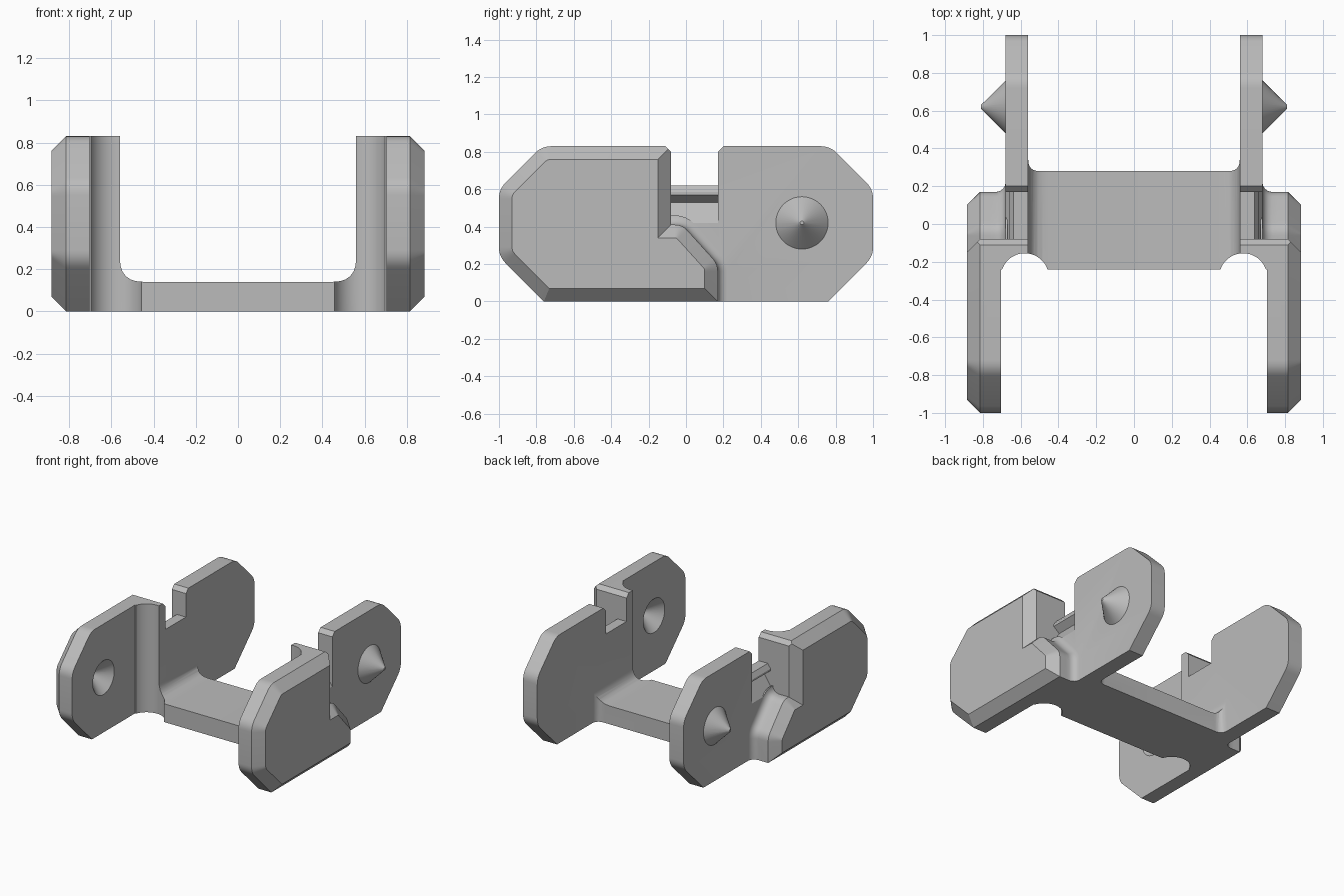
import bpy, bmesh
from math import pi
from mathutils import Vector, Matrix

cube = bpy.data.objects.get("Cube")
if cube:
    bpy.data.objects.remove(cube, do_unlink=True)

grey = bpy.data.materials.new("mid_grey")
grey.use_nodes = True
grey.diffuse_color = (0.5, 0.5, 0.5, 1)
grey.node_tree.nodes["Principled BSDF"].inputs["Base Color"].default_value = (0.5, 0.5, 0.5, 1)


def add(name, bm):
    bmesh.ops.recalc_face_normals(bm, faces=bm.faces)
    mesh = bpy.data.meshes.new(name)
    bm.to_mesh(mesh)
    bm.free()
    mesh.materials.append(grey)
    ob = bpy.data.objects.new(name, mesh)
    bpy.context.collection.objects.link(ob)
    return ob


def rounded(corners, steps=6):
    """Outline from (a, b, tangent length) corners."""
    out, n = [], len(corners)
    for i, c in enumerate(corners):
        p = Vector(c[:2])
        r = c[2] if len(c) > 2 else 0
        if not r:
            out.append(p)
            continue
        a = p + (Vector(corners[i - 1][:2]) - p).normalized() * r
        b = p + (Vector(corners[(i + 1) % n][:2]) - p).normalized() * r
        for k in range(steps + 1):
            t = k / steps
            out.append(a * (1 - t) ** 2 + p * 2 * t * (1 - t) + b * t * t)
    return out


def inset(pts, d):
    """Move every edge of the outline inwards by d."""
    n = len(pts)
    area = sum(pts[i - 1].cross(pts[i]) for i in range(n))
    s = 1 if area > 0 else -1
    out = []
    for i, p in enumerate(pts):
        e1 = (p - pts[i - 1]).normalized()
        e2 = (pts[(i + 1) % n] - p).normalized()
        n1, n2 = Vector((-e1.y, e1.x)) * s, Vector((-e2.y, e2.x)) * s
        out.append(p + (n1 + n2) * d / (1 + n1.dot(n2)))
    return out


def loft(name, corners, rings, axis="x"):
    """Extrude an outline along an axis through (position, inset) rings."""
    place = {"x": lambda t, a, b: (t, a, b),
             "y": lambda t, a, b: (a, t, b),
             "z": lambda t, a, b: (a, b, t)}[axis]
    bm = bmesh.new()
    pts = rounded(corners)
    loops = []
    for t, d in rings:
        ring = inset(pts, d) if d else pts
        if d < 0:   # flared rings stay above the ground
            ring = [Vector((p.x, max(p.y, 0))) for p in ring]
        loops.append([bm.verts.new(place(t, *p)) for p in ring])
    n = len(pts)
    for lo, hi in zip(loops, loops[1:]):
        for i in range(n):
            bm.faces.new((lo[i - 1], lo[i], hi[i], hi[i - 1]))
    bm.faces.new(loops[0])
    bm.faces.new(loops[-1])
    return add(name, bm)


def cone(name, r1, r2, x0, x1, y, z):
    bm = bmesh.new()
    bmesh.ops.create_cone(bm, cap_ends=True, segments=48, radius1=r1, radius2=r2, depth=x1 - x0,
                          matrix=Matrix.Translation(((x0 + x1) / 2, y, z)) @ Matrix.Rotation(pi / 2, 4, "Y"))
    return add(name, bm)


def boolean(ob, other, op="DIFFERENCE", keep=False):
    mod = ob.modifiers.new(op, "BOOLEAN")
    mod.operation, mod.solver, mod.object = op, "EXACT", other
    bpy.context.view_layer.objects.active = ob
    bpy.ops.object.modifier_apply(modifier=mod.name)
    if not keep:
        bpy.data.objects.remove(other, do_unlink=True)


# Floor, with fillets up to the side wall
floor = loft("floor", [(-0.2, 0), (0.62, 0), (0.62, 0.25), (0.56, 0.25), (0.56, 0.14, 0.11), (-0.2, 0.14)],
             [(-0.24, 0), (0.34, 0)], "y")
boolean(floor, loft("floor_cut", [(-0.5, 0.28), (0.56, 0.28, 0.06), (0.56, 0.5), (-0.5, 0.5)],
                    [(-0.1, 0), (0.5, 0)], "z"))

# Inner cheek at the rear and the web joining it to the outer cheek
body = loft("link_body", [(-0.24, 0), (0.76, 0), (1, 0.24, 0.05), (1, 0.6, 0.05), (0.77, 0.83, 0.05), (-0.24, 0.83)],
            [(0.56, 0), (0.68, 0)])
web = loft("web", [(-0.24, 0), (-0.08, 0), (-0.08, 0.83), (-0.24, 0.83)], [(0.6, 0), (0.74, 0)])
boolean(body, web, "UNION")
boolean(body, floor, "UNION")

# Round channel in the front corner
bm = bmesh.new()
bmesh.ops.create_cone(bm, cap_ends=True, segments=64, radius1=0.127, radius2=0.127, depth=3,
                      matrix=Matrix.Translation((0.578, -0.282, 0)))
boolean(body, add("channel_cut", bm))

# Groove below the ledge in the notch
boolean(body, loft("groove_cut", [(0.63, 0.63), (0.66, 0.585), (0.66, 0.57), (0.61, 0.53),
                                  (0.68, 0.42), (0.76, 0.42), (0.76, 0.63)],
                   [(-0.08, 0), (0.17, 0)], "y"))

# Outer cheek at the front with a bevelled outer face
cheek = loft("outer_cheek", [(-0.08, 0.41), (-0.02, 0.41, 0.04), (0.17, 0.2, 0.04), (0.17, 0), (-0.76, 0),
                             (-1, 0.24, 0.05), (-1, 0.6, 0.05), (-0.77, 0.83, 0.05), (-0.08, 0.83)],
             [(0.705, 0), (0.815, 0), (0.885, 0.07)])
boolean(cheek, cone("socket_cut", 0.14, 0.01, 0.695, 0.82, -0.62, 0.42))
boolean(body, cheek, "UNION")

# Flared foot where the outer cheek meets the inner one
foot = loft("step_fillet", [(-0.1, 0.41), (-0.02, 0.41, 0.04), (0.17, 0.2, 0.04), (0.17, 0), (-0.1, 0)],
            [(0.67, -0.05), (0.68, -0.05), (0.684, -0.031), (0.695, -0.015), (0.711, -0.004), (0.73, 0), (0.76, 0)])
boolean(body, foot, "UNION")

# Top notch with chamfered mouth
boolean(body, loft("notch_cut", [(-0.13, 0.85), (-0.08, 0.8), (-0.08, 0.62), (0.17, 0.62), (0.17, 0.8), (0.22, 0.85)],
                   [(0.5, 0), (1, 0)]))

# Hinge peg
boolean(body, cone("hinge_peg", 0.15, 0.01, 0.67, 0.81, 0.62, 0.42), "UNION")

# Mirror to the other side
mod = body.modifiers.new("mirror", "MIRROR")
mod.use_axis[0] = True
mod.use_bisect_axis[0] = True
mod.use_clip = True
bpy.context.view_layer.objects.active = body
bpy.ops.object.modifier_apply(modifier=mod.name)
for ob in bpy.context.selected_objects:
    ob.select_set(False)
body.select_set(True)
bpy.ops.object.shade_smooth_by_angle(angle=0.5)
